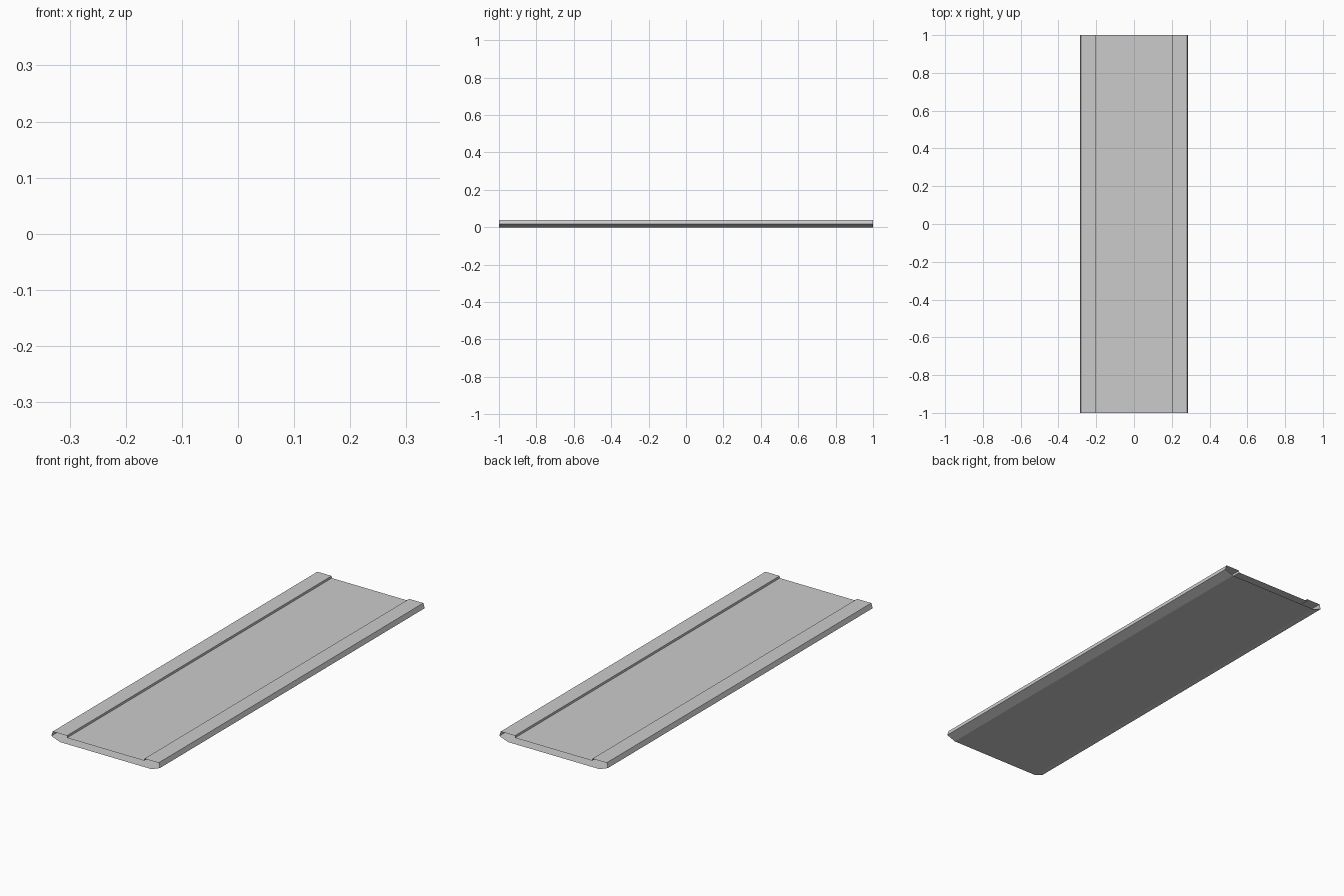
import bpy, bmesh

if "Cube" in bpy.data.objects:
    bpy.data.objects.remove(bpy.data.objects["Cube"])

# Right half of the cross-section (x, z), from underside up to the recessed top
half = [(0.242, 0.0), (0.287, 0.017), (0.280, 0.040), (0.205, 0.040), (0.204, 0.030)]
profile = half + [(-x, z) for x, z in reversed(half)]

# Hollow panel with raised edge strips, open at both ends
bm = bmesh.new()
front = [bm.verts.new((x, -1.0, z)) for x, z in profile]
back = [bm.verts.new((x, 1.0, z)) for x, z in profile]
n = len(profile)
for i in range(n):
    j = (i + 1) % n
    bm.faces.new((front[i], front[j], back[j], back[i]))
bm.normal_update()

# Make the faces point outward: the floor of the recess must face up
floor = max(bm.faces, key=lambda f: f.calc_area() if f.calc_center_median().z > 0.02 else 0)
if floor.normal.z < 0:
    bmesh.ops.reverse_faces(bm, faces=bm.faces[:])

mesh = bpy.data.meshes.new("hollow_panel")
bm.to_mesh(mesh)
bm.free()
panel = bpy.data.objects.new("hollow_panel", mesh)
bpy.context.collection.objects.link(panel)
